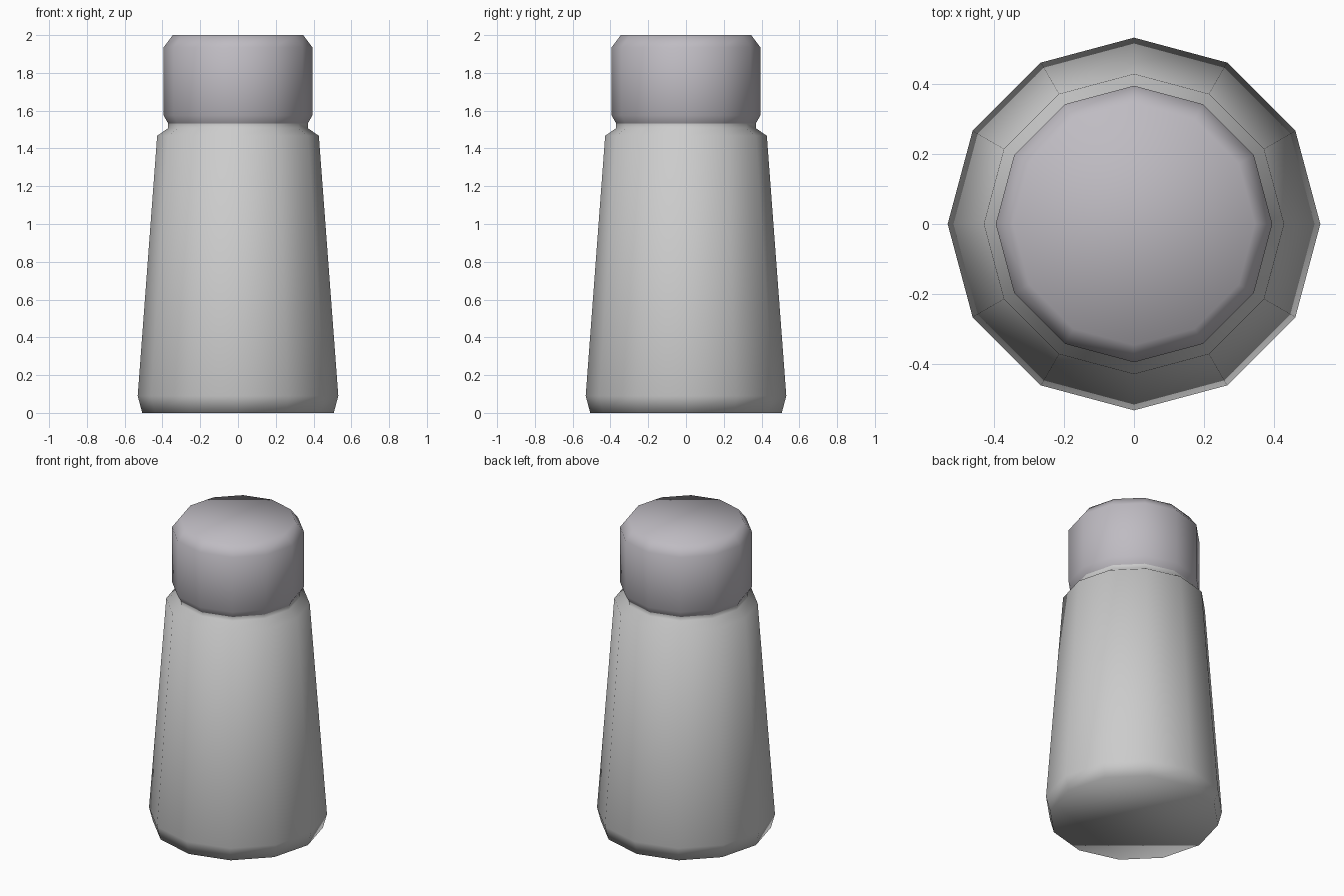
import bpy, bmesh
from math import sin, cos, tau

if "Cube" in bpy.data.objects:
    bpy.data.objects.remove(bpy.data.objects["Cube"])

SIDES = 12


def lathe(name, profile, cap_bottom=False, cap_top=False, color=None):
    """Revolve an (r, z) profile, listed bottom to top, around z."""
    bm = bmesh.new()
    rings = [[bm.verts.new((r * cos(tau * i / SIDES), r * sin(tau * i / SIDES), z))
              for i in range(SIDES)] for r, z in profile]
    for a, b in zip(rings, rings[1:]):
        for i in range(SIDES):
            j = (i + 1) % SIDES
            bm.faces.new((a[i], a[j], b[j], b[i]))
    if cap_bottom:
        bm.faces.new(rings[0][::-1])
    if cap_top:
        bm.faces.new(rings[-1])
    for f in bm.faces:
        f.smooth = True
    mesh = bpy.data.meshes.new(name)
    bm.to_mesh(mesh)
    bm.free()
    obj = bpy.data.objects.new(name, mesh)
    bpy.context.collection.objects.link(obj)
    if color:
        mat = bpy.data.materials.new(name + "_material")
        mat.diffuse_color = color
        mat.use_nodes = True
        mat.node_tree.nodes["Principled BSDF"].inputs["Base Color"].default_value = mat.diffuse_color
        mesh.materials.append(mat)
    return obj


# Tapered body with bevelled foot, shoulder and narrow neck
lathe("shaker_body",
      [(0.507, 0.0), (0.531, 0.09), (0.428, 1.467), (0.37, 1.507), (0.37, 1.533)],
      cap_bottom=True)

# Bevelled lid, meeting the body at the neck
lathe("shaker_lid",
      [(0.37, 1.533), (0.394, 1.575), (0.394, 1.935), (0.345, 2.0)],
      cap_top=True, color=(0.52, 0.50, 0.54, 1))
